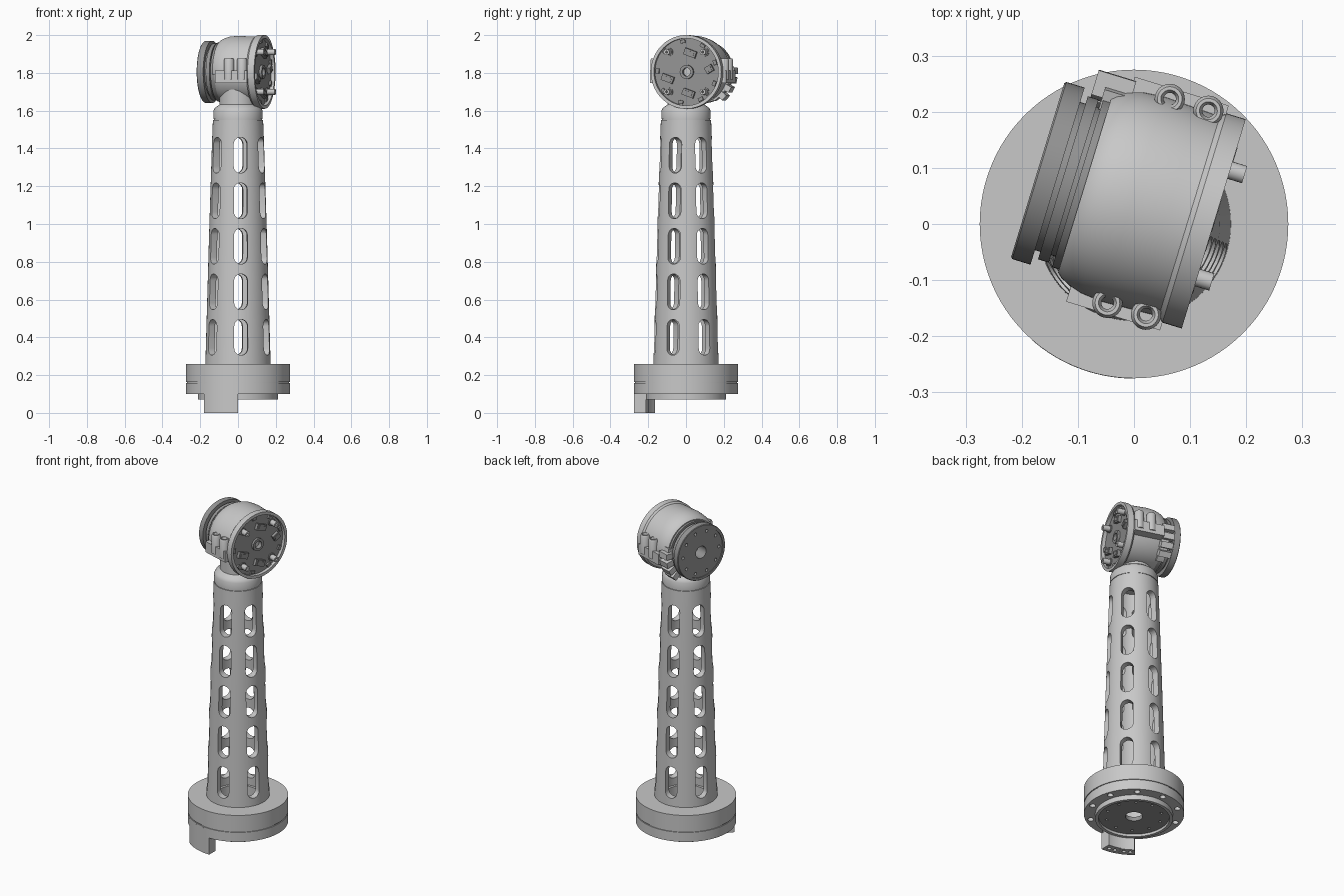
import bpy, bmesh
from math import cos, sin, pi, radians
from mathutils import Matrix

cube = bpy.data.objects.get("Cube")
if cube:
    bpy.data.objects.remove(cube)


def material(name, v):
    m = bpy.data.materials.new(name)
    m.use_nodes = True
    m.diffuse_color = (v, v, v, 1)
    m.node_tree.nodes["Principled BSDF"].inputs["Base Color"].default_value = (v, v, v, 1)
    return m


LIGHT = material("light_grey", 0.58)
DARK = material("dark_grey", 0.3)
T, R = Matrix.Translation, Matrix.Rotation
HEAD = T((0.012, 0.04, 1.805)) @ R(radians(-17), 4, "Z")   # local x is the joint axis
AXIAL = HEAD @ R(pi / 2, 4, "Y")                           # local z runs along the joint


def finish(bm, name, mat, matrix=Matrix()):
    bmesh.ops.remove_doubles(bm, verts=bm.verts, dist=1e-5)
    bmesh.ops.recalc_face_normals(bm, faces=bm.faces)
    bm.transform(matrix)
    mesh = bpy.data.meshes.new(name)
    bm.to_mesh(mesh)
    bm.free()
    ob = bpy.data.objects.new(name, mesh)
    bpy.context.collection.objects.link(ob)
    mesh.materials.append(mat)
    smooth(ob)
    return ob


def smooth(ob):
    bpy.ops.object.select_all(action="DESELECT")
    ob.select_set(True)
    bpy.context.view_layer.objects.active = ob
    bpy.ops.object.shade_smooth_by_angle(angle=radians(32))


def lathe(name, profile, mat=LIGHT, matrix=Matrix(), start=0, sweep=360, steps=72):
    """Sweep a closed (radius, height) outline around z."""
    bm = bmesh.new()
    full = sweep == 360
    rings = []
    for i in range(steps if full else steps + 1):
        a = radians(start + sweep * i / steps)
        rings.append([bm.verts.new((r * cos(a), r * sin(a), z)) for r, z in profile])
    n = len(profile)
    for i in range(steps):
        a, b = rings[i], rings[(i + 1) % len(rings)]
        for j in range(n):
            k = (j + 1) % n
            bm.faces.new((a[j], b[j], b[k], a[k]))
    if not full:
        bm.faces.new(rings[0])
        bm.faces.new(rings[-1])
    return finish(bm, name, mat, matrix)


def tube(name, r0, r1, z0, z1, mat=LIGHT, matrix=Matrix(), **kw):
    return lathe(name, [(r0, z0), (r1, z0), (r1, z1), (r0, z1)], mat, matrix, **kw)


def box(name, size, matrix, mat=LIGHT):
    bm = bmesh.new()
    bmesh.ops.create_cube(bm, size=1)
    bm.transform(Matrix.Diagonal((*size, 1)))
    return finish(bm, name, mat, matrix)


def prism(bm, points, depth, matrix):
    """Extrude a closed xy outline along z."""
    face = bm.faces.new([bm.verts.new((x, y, 0)) for x, y in points])
    ext = bmesh.ops.extrude_face_region(bm, geom=[face])
    moved = [v for v in ext["geom"] if isinstance(v, bmesh.types.BMVert)]
    bmesh.ops.translate(bm, verts=moved, vec=(0, 0, depth))
    verts = list(face.verts) + moved
    bmesh.ops.transform(bm, matrix=matrix, verts=verts)


def circle(r, steps=16):
    return [(r * cos(2 * pi * i / steps), r * sin(2 * pi * i / steps)) for i in range(steps)]


def cut(ob, bm):
    tool = finish(bm, "cutter", ob.data.materials[0])
    tool.hide_render = True
    mod = ob.modifiers.new("cut", "BOOLEAN")
    mod.operation, mod.object, mod.solver = "DIFFERENCE", tool, "EXACT"
    bpy.context.view_layer.objects.active = ob
    bpy.ops.object.modifier_apply(modifier=mod.name)
    bpy.data.objects.remove(tool)
    smooth(ob)


def hole_ring(ob, count, radius, r, z, depth, matrix=Matrix()):
    bm = bmesh.new()
    for i in range(count):
        a = 2 * pi * (i + 0.5) / count
        prism(bm, circle(r, 12), depth, matrix @ T((radius * cos(a), radius * sin(a), z)))
    cut(ob, bm)


# Tapered thick-walled column with five rows of six rounded slots
column = lathe("column", [(0.135, 0.25), (0.173, 0.25), (0.153, 0.95), (0.137, 1.45), (0.133, 1.55),
                          (0.095, 1.55), (0.098, 1.45), (0.114, 0.95)])
HW, HS = 0.036, 0.059
slot = [(HW * cos(radians(a)), HW * sin(radians(a)) + HS) for a in range(0, 181, 20)]
slot += [(-x, -y) for x, y in slot]
cutters = bmesh.new()
for row in range(5):
    for side in range(6):
        turn = R(radians(35.5 + 60 * side), 4, "Z")
        prism(cutters, slot, 0.16, turn @ T((0.08, 0, 0.4 + 0.241 * row))
              @ Matrix(((0, 0, 1, 0), (1, 0, 0, 0), (0, 1, 0, 0), (0, 0, 0, 1))))
cut(column, cutters)

# Base flange, lower ring and recessed underside
lathe("base_upper_disc", [(0.12, 0.155), (0.27, 0.155), (0.27, 0.163), (0.275, 0.163),
                          (0.275, 0.26), (0.12, 0.26)], steps=96)
ring = tube("base_lower_ring", 0.12, 0.275, 0.1, 0.157, steps=96)
hole_ring(ring, 10, 0.245, 0.017, 0.08, 0.05)
tube("base_lip", 0.195, 0.213, 0.07, 0.105)
plate = tube("base_inner_plate", 0.048, 0.196, 0.085, 0.11, DARK)
hole_ring(plate, 10, 0.155, 0.008, 0.07, 0.025)

# Curved connector housing under the front edge, in two pieces
for name, start, sweep, inner in (("connector_right", -131, 20, 0.218), ("connector_left", -110.8, 20.8, 0.213)):
    part = tube(name, inner, 0.2755, 0, 0.15, start=start, sweep=sweep, steps=10)
    holes = bmesh.new()
    for f in (0.3, 0.7):
        a = radians(start + sweep * f)
        prism(holes, circle(0.011, 12), 0.04, T((0.245 * cos(a), 0.245 * sin(a), -0.02)))
    cut(part, holes)

# Neck joining the column and the joint head
lathe("neck", [(0, 1.545), (0.128, 1.545), (0.128, 1.556), (0.131, 1.556), (0.131, 1.598),
               (0.122, 1.615), (0.098, 1.632), (0.098, 1.76), (0, 1.76)])

# Joint head: inner barrel, upper cover and sensor-side rim
lathe("barrel", [(0, -0.115), (0.15, -0.115), (0.168, -0.07), (0.168, 0.105), (0, 0.105)], LIGHT, AXIAL)
lathe("upper_cover", [(0.14, -0.104), (0.164, -0.104), (0.172, -0.095), (0.18, -0.078), (0.187, -0.055),
                      (0.191, -0.015), (0.188, 0.05), (0.186, 0.1), (0.14, 0.1)],
      LIGHT, AXIAL, start=85, sweep=190)
lathe("sensor_rim", [(0.15, 0.09), (0.186, 0.09), (0.195, 0.1), (0.195, 0.136), (0.178, 0.136),
                     (0.178, 0.11), (0.15, 0.11)], LIGHT, AXIAL)

# Side ledges with paired screw bosses
for label, side in (("front", -1), ("back", 1)):
    box(label + "_ledge", (0.175, 0.055, 0.065), HEAD @ T((0.0125, side * 0.182, -0.026)))
    for i, s in enumerate((-0.004, 0.068)):
        m = HEAD @ T((s, side * 0.19, 0))
        lathe(f"{label}_boss_{i}", [(0.011, -0.04), (0.027, -0.04), (0.027, 0.062), (0.022, 0.072),
                                    (0.016, 0.072), (0.011, 0.06)], LIGHT, m, steps=24)

# Output side: stacked rings and a drilled flange
tube("output_core", 0.036, 0.138, -0.165, -0.1, DARK, AXIAL)
tube("output_middle_ring", 0.1, 0.152, -0.145, -0.125, DARK, AXIAL)
tube("output_inner_ring", 0.1, 0.158, -0.117, -0.095, DARK, AXIAL)
flange = lathe("output_flange", [(0.036, -0.187), (0.148, -0.187), (0.148, -0.192), (0.162, -0.192),
                                 (0.165, -0.189), (0.165, -0.155), (0.036, -0.155)], DARK, AXIAL)
hole_ring(flange, 10, 0.125, 0.009, -0.21, 0.04, AXIAL)

# Back fins around the output collar
tube("fin_collar", 0.14, 0.178, -0.12, -0.075, LIGHT, AXIAL, start=30, sweep=75, steps=20)
for i, angle in enumerate((2, -13, -28, -43)):
    box(f"fin_{i}", (0.07, 0.045, 0.034), HEAD @ R(radians(angle), 4, "X") @ T((-0.105, 0.18, 0)))

# Sensor board with hub, posts, sockets and chips
tube("sensor_board", 0.026, 0.18, 0.1, 0.116, DARK, AXIAL)
tube("sensor_hub", 0.022, 0.037, 0.1, 0.13, DARK, AXIAL, steps=32)
for i, (t, z) in enumerate(((-0.1, -0.105), (-0.1, 0.105), (0.1, -0.105), (0.1, 0.105))):
    post = HEAD @ T((0, t, z)) @ R(pi / 2, 4, "Y")
    tube(f"post_{i}", 0.006, 0.016, 0.11, 0.163, LIGHT, post, steps=20)
    tube(f"post_collar_{i}", 0.01, 0.022, 0.11, 0.122, DARK, post, steps=20)
for i, (t, z, turn) in enumerate(((0.02, 0.1, -20), (-0.105, -0.035, -20), (0.01, -0.112, -20), (0.125, 0.015, 30))):
    m = HEAD @ T((0.122, t, z)) @ R(radians(turn), 4, "X")
    box(f"socket_{i}", (0.024, 0.066 if i < 3 else 0.042, 0.036), m, DARK)
    box(f"socket_mouth_{i}", (0.006, 0.045 if i < 3 else 0.028, 0.02), m @ T((0.012, 0, 0)), DARK)
for i in range(9):
    m = HEAD @ R(radians(18 + 40 * i), 4, "X") @ T((0.118, 0.163, 0))
    box(f"chip_{i}", (0.016, 0.018, 0.026), m, DARK)
